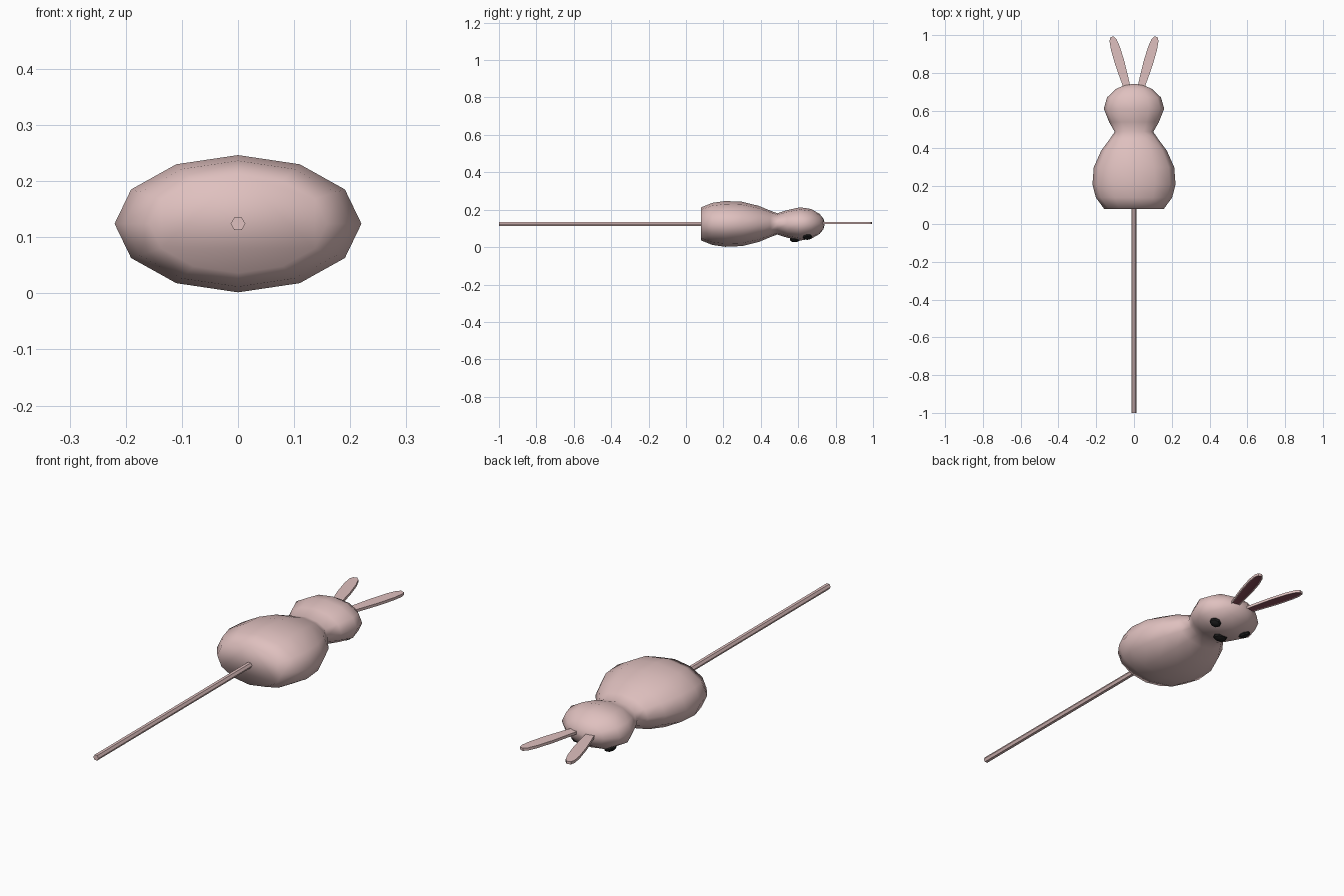
import bpy, bmesh, math
from mathutils import Matrix, Vector

if "Cube" in bpy.data.objects:
    bpy.data.objects.remove(bpy.data.objects["Cube"])

ZC = 0.124      # height of the long axis
FLAT = 0.556    # height to width ratio of the body


def material(name, rgb):
    m = bpy.data.materials.new(name)
    m.diffuse_color = (*rgb, 1)
    m.use_nodes = True
    m.node_tree.nodes["Principled BSDF"].inputs["Base Color"].default_value = m.diffuse_color
    return m


pink = material("pink", (0.74, 0.53, 0.52))
dark_pink = material("dark_pink", (0.27, 0.08, 0.11))
black = material("black", (0.015, 0.015, 0.015))


def finish(bm, name, mats, smooth=None):
    bmesh.ops.recalc_face_normals(bm, faces=bm.faces)
    me = bpy.data.meshes.new(name)
    bm.to_mesh(me)
    bm.free()
    for m in mats:
        me.materials.append(m)
    ob = bpy.data.objects.new(name, me)
    bpy.context.collection.objects.link(ob)
    if smooth is not None:
        bpy.ops.object.select_all(action='DESELECT')
        ob.select_set(True)
        bpy.context.view_layer.objects.active = ob
        bpy.ops.object.shade_smooth_by_angle(angle=math.radians(smooth))
    return ob


def loft(name, profile, n, flat, smooth):
    """Elliptical rings (y, half width) joined along y and capped."""
    bm = bmesh.new()
    rings = []
    for y, r in profile:
        rings.append([bm.verts.new((r * math.cos(2 * math.pi * i / n), y,
                                    ZC + flat * r * math.sin(2 * math.pi * i / n)))
                      for i in range(n)])
    for a, b in zip(rings, rings[1:]):
        for i in range(n):
            j = (i + 1) % n
            bm.faces.new((a[i], a[j], b[j], b[i]))
    bm.faces.new(rings[0])
    bm.faces.new(rings[-1])
    return finish(bm, name, [pink], smooth)


# body and head in one lathed, flattened shape
loft("body_and_head", [
    (0.08, 0.158), (0.14, 0.202), (0.21, 0.22), (0.30, 0.213), (0.39, 0.173),
    (0.45, 0.128), (0.488, 0.102), (0.54, 0.132), (0.61, 0.160), (0.67, 0.143),
    (0.715, 0.095), (0.735, 0.050), (0.741, 0.010)], 12, FLAT, 180)

# stick
loft("stick", [(-1.0, 0.013), (0.12, 0.013)], 6, 1.0, 30)


# ears: thin rounded slabs with a darker inner face underneath
def ear(name, side):
    half = [(0.0, 0.018), (0.06, 0.022), (0.14, 0.026), (0.22, 0.025),
            (0.265, 0.019), (0.283, 0.009)]
    outline = [(w, l) for l, w in half] + [(-w, l) for l, w in reversed(half)]
    bm = bmesh.new()
    f = bm.faces.new([bm.verts.new((x, y, -0.006)) for x, y in outline])
    ext = bmesh.ops.extrude_face_region(bm, geom=[f], use_keep_orig=True)
    for v in ext["geom"]:
        if isinstance(v, bmesh.types.BMVert):
            v.co.z += 0.012
    bmesh.ops.recalc_face_normals(bm, faces=bm.faces)
    bmesh.ops.inset_region(bm, faces=[f], thickness=0.005)
    f.material_index = 1
    for v in f.verts:
        v.co.z += 0.002
    turn = Matrix.Rotation(-side * math.radians(16.5), 4, 'Z')
    bm.transform(Matrix.Translation((side * 0.036, 0.72, 0.129)) @ turn)
    return finish(bm, name, [pink, dark_pink], 30)


ear("ear_right", 1)
ear("ear_left", -1)


# eyes and nose on the underside of the head
def bead(name, loc, size, tilt=0):
    bm = bmesh.new()
    bmesh.ops.create_uvsphere(bm, u_segments=8, v_segments=6, radius=1)
    bm.transform(Matrix.Translation(loc) @ Matrix.Rotation(tilt, 4, 'Y')
                 @ Matrix.Diagonal(Vector((*size, 1))))
    return finish(bm, name, [black], 30)


bead("nose", (0, 0.582, 0.041), (0.033, 0.027, 0.015))
for side, label in ((1, "right"), (-1, "left")):
    bead("eye_" + label, (side * 0.082, 0.648, 0.055), (0.026, 0.026, 0.014), -side * 0.4)
